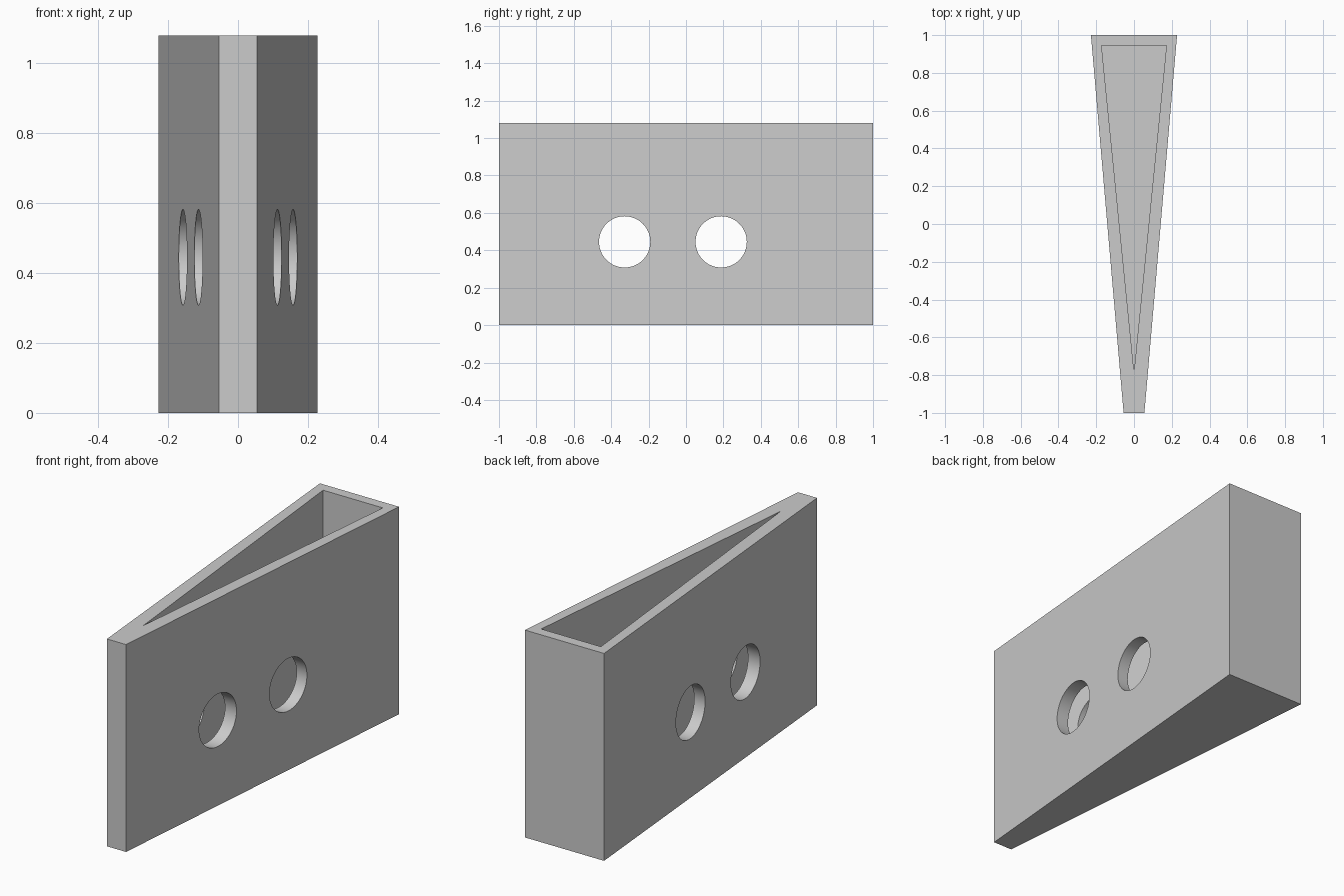
import bpy
import bmesh
from math import pi

cube = bpy.data.objects.get("Cube")
if cube:
    bpy.data.objects.remove(cube, do_unlink=True)

HEIGHT = 1.08
FLOOR = 0.055

grey = bpy.data.materials.new("light_grey")
grey.use_nodes = True
colour = (0.6, 0.6, 0.6, 1)
grey.diffuse_color = colour
grey.node_tree.nodes["Principled BSDF"].inputs["Base Color"].default_value = colour


def prism(name, outline, bottom, top):
    """Extrude a plan outline upward into a closed solid."""
    bm = bmesh.new()
    face = bm.faces.new([bm.verts.new((x, y, bottom)) for x, y in outline])
    new = bmesh.ops.extrude_face_region(bm, geom=[face])["geom"]
    verts = [v for v in new if isinstance(v, bmesh.types.BMVert)]
    bmesh.ops.translate(bm, verts=verts, vec=(0, 0, top - bottom))
    bmesh.ops.recalc_face_normals(bm, faces=bm.faces)
    mesh = bpy.data.meshes.new(name)
    bm.to_mesh(mesh)
    bm.free()
    mesh.materials.append(grey)
    obj = bpy.data.objects.new(name, mesh)
    bpy.context.collection.objects.link(obj)
    return obj


# Tapered outer body
body = prism("wedge_body", [(-0.055, -1), (0.055, -1), (0.228, 1), (-0.228, 1)], 0, HEIGHT)

# Triangular pocket, open at the top
cutters = [prism("pocket_cutter", [(0, -0.78), (0.172, 0.946), (-0.172, 0.946)], FLOOR, HEIGHT + 0.1)]

# Two round holes through both side walls
for name, y in (("front_hole_cutter", -0.328), ("back_hole_cutter", 0.188)):
    bpy.ops.mesh.primitive_cylinder_add(vertices=64, radius=0.137, depth=1,
                                        location=(0, y, 0.445), rotation=(0, pi / 2, 0))
    hole = bpy.context.object
    hole.name = name
    hole.data.materials.append(grey)
    cutters.append(hole)

bpy.ops.object.select_all(action="DESELECT")
body.select_set(True)
bpy.context.view_layer.objects.active = body
for cutter in cutters:
    cut = body.modifiers.new(cutter.name, "BOOLEAN")
    cut.operation = "DIFFERENCE"
    cut.solver = "EXACT"
    cut.object = cutter
    bpy.ops.object.modifier_apply(modifier=cut.name)
for cutter in cutters:
    bpy.data.objects.remove(cutter, do_unlink=True)

# Smooth hole walls with crisp rims
bpy.ops.object.shade_smooth_by_angle(angle=pi / 6)
